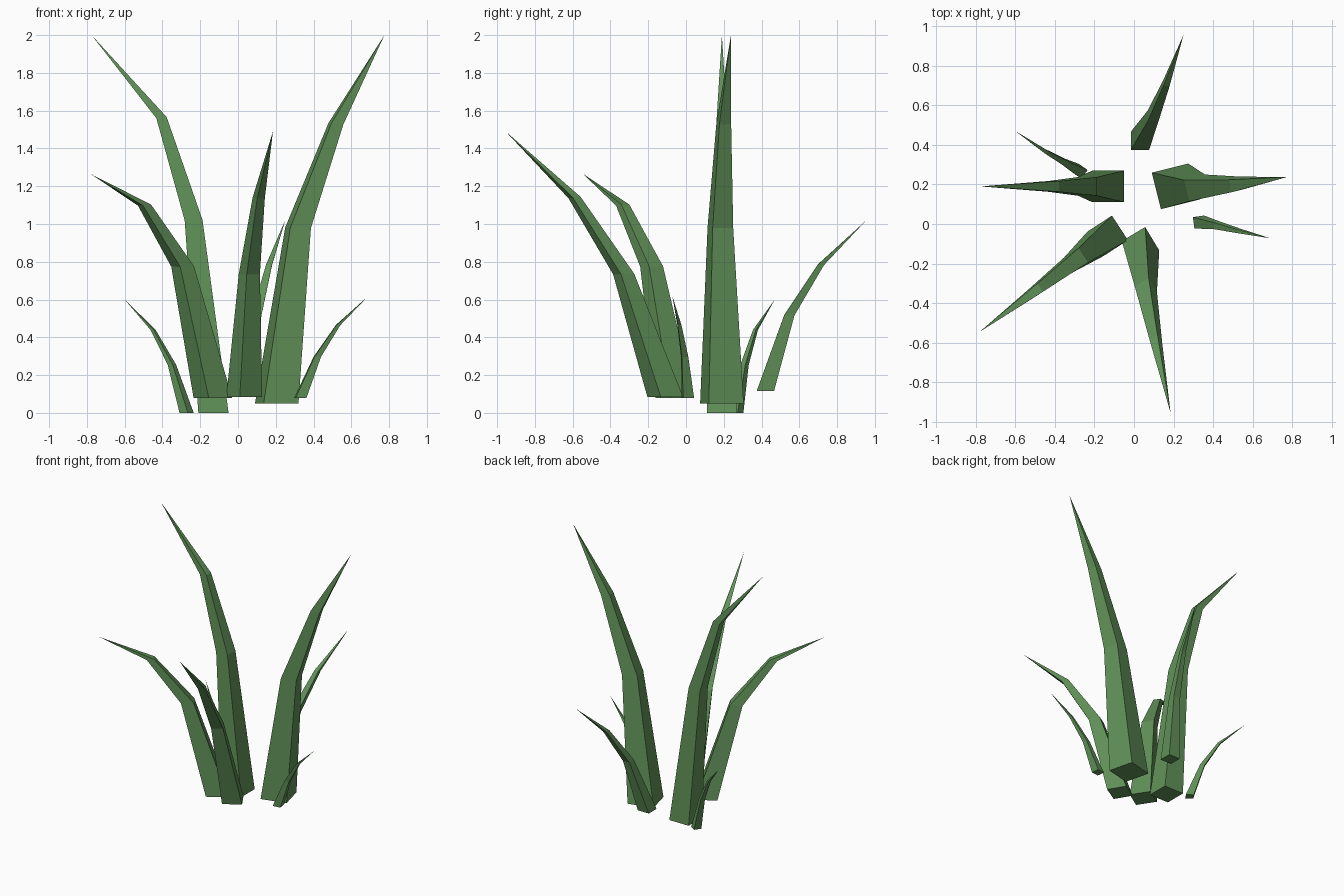
import bpy
import bmesh
from math import radians
from mathutils import Vector, Matrix

if "Cube" in bpy.data.objects:
    bpy.data.objects.remove(bpy.data.objects["Cube"])

green = bpy.data.materials.new("leaf_green")
green.diffuse_color = (0.12, 0.29, 0.10, 1)
green.use_nodes = True
green.node_tree.nodes["Principled BSDF"].inputs["Base Color"].default_value = green.diffuse_color


def blade(name, yaw, half, path):
    """Square-section leaf: base ring, two bend rings, then a point."""
    bm = bmesh.new()
    rot = Matrix.Rotation(radians(yaw), 3, 'Z')
    tip = Vector(path[3])
    out = Vector((tip.x - path[0][0], tip.y - path[0][1], 0)).normalized()
    rings = []
    for centre, scale, tilt in zip(path, (1, 0.59, 0.34), (0, 0.03, 0.12)):
        ring = []
        for sx, sy in ((1, 1), (-1, 1), (-1, -1), (1, -1)):
            off = rot @ Vector((sx, sy, 0)) * half * scale
            off.z = -tilt * off.dot(out)
            ring.append(bm.verts.new(Vector(centre) + off))
        rings.append(ring)
    bm.faces.new(rings[0])
    for low, high in zip(rings, rings[1:]):
        for i in range(4):
            j = (i + 1) % 4
            bm.faces.new((low[i], low[j], high[j], high[i]))
    point = bm.verts.new(tip)
    for i in range(4):
        bm.faces.new((rings[2][i], rings[2][(i + 1) % 4], point))
    bmesh.ops.recalc_face_normals(bm, faces=bm.faces)
    mesh = bpy.data.meshes.new(name)
    bm.to_mesh(mesh)
    bm.free()
    mesh.materials.append(green)
    bpy.context.collection.objects.link(bpy.data.objects.new(name, mesh))


# Tall blades
blade("tall_left_blade", 0, 0.08,
      [(-0.13, 0.19, 0), (-0.235, 0.19, 1.02), (-0.405, 0.19, 1.563), (-0.775, 0.19, 2.0)])
blade("tall_right_blade", 14, 0.095,
      [(0.205, 0.19, 0.05), (0.318, 0.182, 0.98), (0.518, 0.2, 1.53), (0.775, 0.238, 2.0)])

# Medium blades
blade("front_blade", 31, 0.069,
      [(0.033, -0.11, 0.085), (0.06, -0.33, 0.735), (0.11, -0.59, 1.14), (0.185, -0.955, 1.49)])
blade("front_left_blade", 33, 0.074,
      [(-0.133, -0.06, 0.08), (-0.293, -0.182, 0.775), (-0.495, -0.335, 1.1), (-0.78, -0.545, 1.265)])
blade("back_blade", 0, 0.046,
      [(0.03, 0.42, 0.115), (0.097, 0.547, 0.517), (0.165, 0.715, 0.785), (0.25, 0.955, 1.02)])

# Small outer blades
blade("small_left_blade", -35, 0.027,
      [(-0.272, 0.266, 0), (-0.35, 0.31, 0.255), (-0.45, 0.368, 0.44), (-0.6, 0.47, 0.6)])
blade("small_right_blade", 8, 0.029,
      [(0.33, 0.01, 0.08), (0.42, -0.007, 0.297), (0.53, -0.035, 0.465), (0.688, -0.072, 0.617)])
